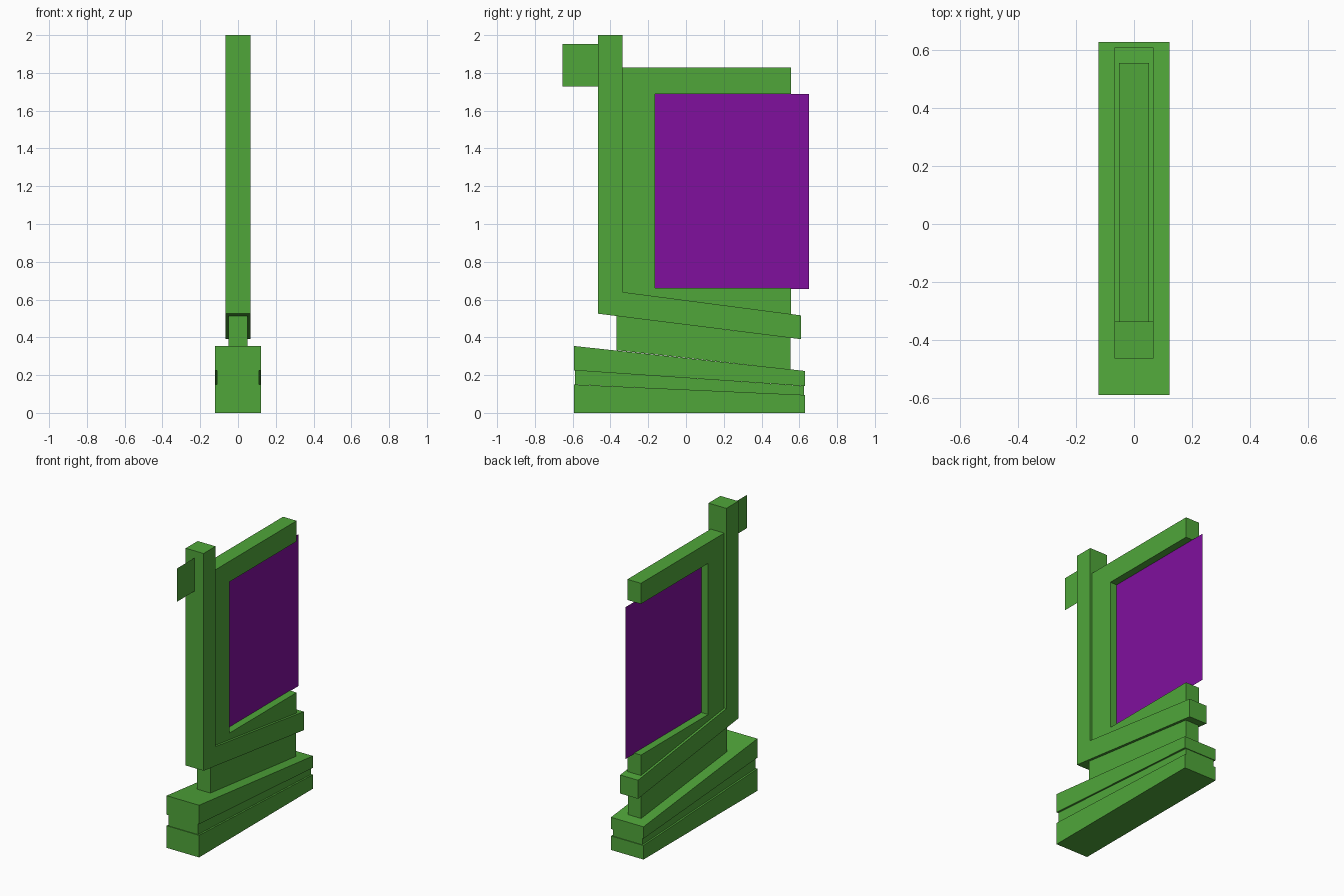
import bpy, bmesh

if "Cube" in bpy.data.objects:
    bpy.data.objects.remove(bpy.data.objects["Cube"])


def material(name, color):
    m = bpy.data.materials.new(name)
    m.diffuse_color = color
    m.use_nodes = True
    m.node_tree.nodes["Principled BSDF"].inputs["Base Color"].default_value = m.diffuse_color
    return m


green = material("green", (0.08, 0.38, 0.042, 1))
purple = material("purple", (0.216, 0.005, 0.337, 1))


def prism(name, profile, half_width, mat=green):
    """Extrude a (y, z) side profile across x; zero width makes a flat sheet."""
    bm = bmesh.new()
    face = bm.faces.new([bm.verts.new((-half_width, y, z)) for y, z in profile])
    if half_width:
        new = bmesh.ops.extrude_face_region(bm, geom=[face])["geom"]
        verts = [v for v in new if isinstance(v, bmesh.types.BMVert)]
        bmesh.ops.translate(bm, verts=verts, vec=(2 * half_width, 0, 0))
        bmesh.ops.recalc_face_normals(bm, faces=bm.faces[:])
    me = bpy.data.meshes.new(name)
    bm.to_mesh(me)
    bm.free()
    me.materials.append(mat)
    ob = bpy.data.objects.new(name, me)
    bpy.context.collection.objects.link(ob)
    return ob


def rect(y0, y1, z0, z1):
    return [(y0, z0), (y1, z0), (y1, z1), (y0, z1)]


# Wedge base as one solid, with a shallow tapering groove all round
def wedge(y0, y1, low, high):
    return [(y0, low[0]), (y1, low[1]), (y1, high[1]), (y0, high[0])]


BASE_Y = (-0.592, 0.63)
prism("base_lower", wedge(*BASE_Y, (0, 0), (0.15, 0.095)), 0.122)
prism("base_groove", wedge(-0.587, 0.625, (0.15, 0.095), (0.225, 0.142)), 0.11)
prism("base_upper", wedge(*BASE_Y, (0.225, 0.142), (0.354, 0.222)), 0.122)

# Narrow stem between the base and the sloped rail
prism("stem", [(-0.368, 0.332), (0.553, 0.23), (0.553, 0.397), (-0.368, 0.513)], 0.05)

# Upright post and sloped rail in one L shape
prism("post_and_rail", [(-0.465, 0.525), (0.61, 0.39), (0.61, 0.516),
                        (-0.337, 0.64), (-0.337, 2.0), (-0.465, 2.0)], 0.067)

# C-shaped frame, open at the back
prism("screen_frame", [(-0.337, 0.64), (0.556, 0.523), (0.556, 0.662), (-0.165, 0.662),
                       (-0.165, 1.688), (0.556, 1.688), (0.556, 1.828), (-0.337, 1.828)], 0.051)

# Flat sheets: purple panel in the opening, small flag on the post
prism("panel", rect(-0.165, 0.65, 0.657, 1.688), 0, purple)
prism("flag", rect(-0.655, -0.465, 1.727, 1.953), 0)
